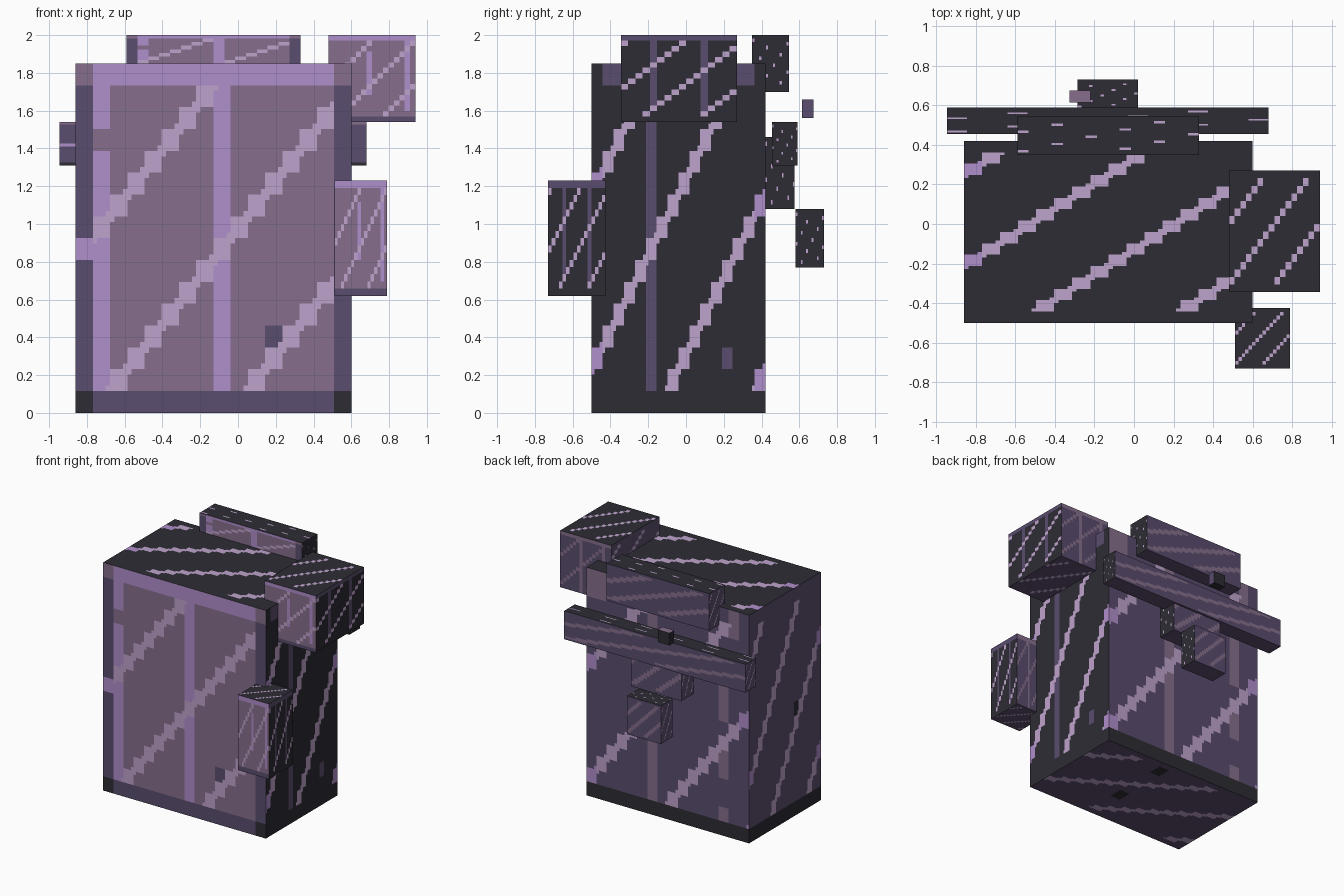
import bpy, bmesh, math
from mathutils import Vector

cube = bpy.data.objects.get("Cube")
if cube:
    bpy.data.objects.remove(cube, do_unlink=True)

DARK, PURPLE, MAUVE, LILAC, PALE = range(5)
PALETTE = [("charcoal", "2c2c34"), ("dark_purple", "5a4d6e"), ("mauve", "866f8c"),
           ("lilac", "b08ecc"), ("pale_lilac", "bfa3cc")]


def linear(h):
    c = [int(h[i:i + 2], 16) / 255 for i in (0, 2, 4)]
    return tuple(v / 12.92 if v <= 0.04045 else ((v + 0.055) / 1.055) ** 2.4 for v in c) + (1.0,)


MATS = []
for name, code in PALETTE:
    m = bpy.data.materials.new(name)
    m.use_nodes = True
    m.diffuse_color = linear(code)
    bsdf = m.node_tree.nodes["Principled BSDF"]
    bsdf.inputs["Base Color"].default_value = linear(code)
    bsdf.inputs["Roughness"].default_value = 0.9
    MATS.append(m)

# Side name: horizontal and vertical paint direction as seen from outside
X, Y, Z = Vector((1, 0, 0)), Vector((0, 1, 0)), Vector((0, 0, 1))
SIDES = {"front": (X, Z), "right": (Y, Z), "back": (-X, Z),
         "left": (-Y, Z), "top": (X, Y), "bottom": (-X, Y)}
BASE = {"front": MAUVE, "right": DARK, "back": PURPLE,
        "left": PURPLE, "top": DARK, "bottom": PURPLE}
# Diagonal stripes repeat every eight cells; this is their offset on each side
SHIFT_BODY = {"front": 1, "right": 6, "back": 7, "left": 4, "top": 3, "bottom": 5}
SHIFT_SMALL = {"front": 1, "right": 2, "back": 7, "left": 4, "top": 7, "bottom": 5}


def side_of(n):
    if abs(n.z) > 0.5:
        return "top" if n.z > 0 else "bottom"
    if abs(n.x) > 0.5:
        return "right" if n.x > 0 else "left"
    return "back" if n.y > 0 else "front"


def on_stripe(u, v, shift):
    """True on diagonal cells and on the little corners that join them."""
    c, r = int(u), int(v)
    if not 1 <= r <= 14:
        return False
    d = (c - r - shift) % 8
    fu, fv = u - c, v - r
    return d == 0 or (d == 1 and fu < 0.25 and fv > 0.75) or (d == 7 and fu > 0.75 and fv < 0.25)


def paint_body(side, u, v):
    c, r = int(u), int(v)
    edge = c in (0, 15)
    stripe = on_stripe(u, v, SHIFT_BODY[side])
    if side == "front":
        if r == 0:
            return DARK if edge else PURPLE
        if r == 15:
            return MAUVE if edge else LILAC
        if edge:
            return LILAC if (c, r) == (0, 7) else PURPLE
        if stripe:
            return PALE
        if c == 8 or (c == 1 and r != 12):
            return LILAC
        return PURPLE if (c, r) == (11, 3) else MAUVE
    if side in ("back", "left") and r == 0:
        return DARK
    if stripe:
        return LILAC if edge and side != "bottom" else PALE
    if side == "right":
        if (c == 5 and 1 <= r <= 14) or (r == 15 and c in (1, 2, 13, 14)) or (c, r) == (12, 2):
            return PURPLE
    if side == "back":
        if c == 6 or (c == 13 and r in (1, 4, 5, 8, 9, 10, 11)) or (r >= 14 and c in (0, 1, 14)):
            return MAUVE
    if side == "left" and (c, r) == (10, 7):
        return DARK
    if side == "bottom" and c == 6 and r in (5, 6, 13, 14):
        return DARK
    return BASE[side]


def paint_side_box(side, u, v):
    c, r = int(u), int(v)
    if on_stripe(u, v, SHIFT_SMALL[side]):
        return MAUVE if side == "back" else PALE
    if side == "front":
        if r == 15 or (c == 14 and r > 1) or (c == 7 and 5 <= r <= 12):
            return LILAC
        if r == 0:
            return PURPLE
    if side == "right" and (r == 15 or (c in (4, 11) and 2 <= r)):
        return PURPLE
    if side == "back" and (c in (6, 13) or r == 15):
        return MAUVE
    return BASE[side]


def paint_back_box(side, u, v):
    c, r = int(u), int(v)
    if side == "front":
        return paint_body(side, u, v)
    d = (c - r - SHIFT_SMALL[side]) % 8
    if side == "back":
        return MAUVE if d < 2 and 1 <= r <= 14 else PURPLE
    if side in ("top", "right"):
        # sparse flecks on the dark sides
        return PALE if d == 0 and c % 3 == 0 and 1 <= r <= 14 else DARK
    return PALE if d == 0 and 1 <= r <= 14 and side == "left" else BASE[side]


def paint_peg(side, u, v):
    return {"top": MAUVE, "right": PURPLE}.get(side, DARK)


def box(name, lo, hi, paint, cells):
    """Block between two corners, gridded so paint follows the cells."""
    lo, hi = Vector(lo), Vector(hi)
    bm = bmesh.new()
    bmesh.ops.create_cube(bm, size=1)
    if cells > 1:
        bmesh.ops.subdivide_edges(bm, edges=bm.edges[:], cuts=cells - 1, use_grid_fill=True)
    bm.normal_update()
    for f in bm.faces:
        side = side_of(f.normal)
        ua, va = SIDES[side]
        mid = f.calc_center_median()
        f.material_index = paint(side, (mid.dot(ua) + 0.5) * 16, (mid.dot(va) + 0.5) * 16)
    bmesh.ops.scale(bm, vec=hi - lo, verts=bm.verts)
    bmesh.ops.translate(bm, vec=(lo + hi) / 2, verts=bm.verts)
    mesh = bpy.data.meshes.new(name)
    bm.to_mesh(mesh)
    bm.free()
    for m in MATS:
        mesh.materials.append(m)
    ob = bpy.data.objects.new(name, mesh)
    bpy.context.collection.objects.link(ob)
    return ob


# Main block
box("body", (-0.86, -0.50, 0), (0.60, 0.42, 1.85), paint_body, 64)
# Blocks on the left flank
box("upper_side_box", (0.48, -0.345, 1.54), (0.94, 0.27, 2.0), paint_side_box, 16)
box("front_side_box", (0.51, -0.73, 0.62), (0.79, -0.425, 1.23), paint_side_box, 16)
# Blocks on the back
box("top_back_slab", (-0.59, 0.35, 1.70), (0.33, 0.545, 2.0), paint_back_box, 16)
box("back_crossbar", (-0.945, 0.455, 1.31), (0.68, 0.59, 1.54), paint_back_box, 16)
box("back_bracket", (-0.36, 0.42, 1.08), (0.09, 0.575, 1.46), paint_back_box, 16)
box("hanging_block", (-0.285, 0.58, 0.77), (0.02, 0.73, 1.08), paint_back_box, 16)
box("small_peg", (-0.325, 0.615, 1.56), (-0.22, 0.675, 1.66), paint_peg, 1)
